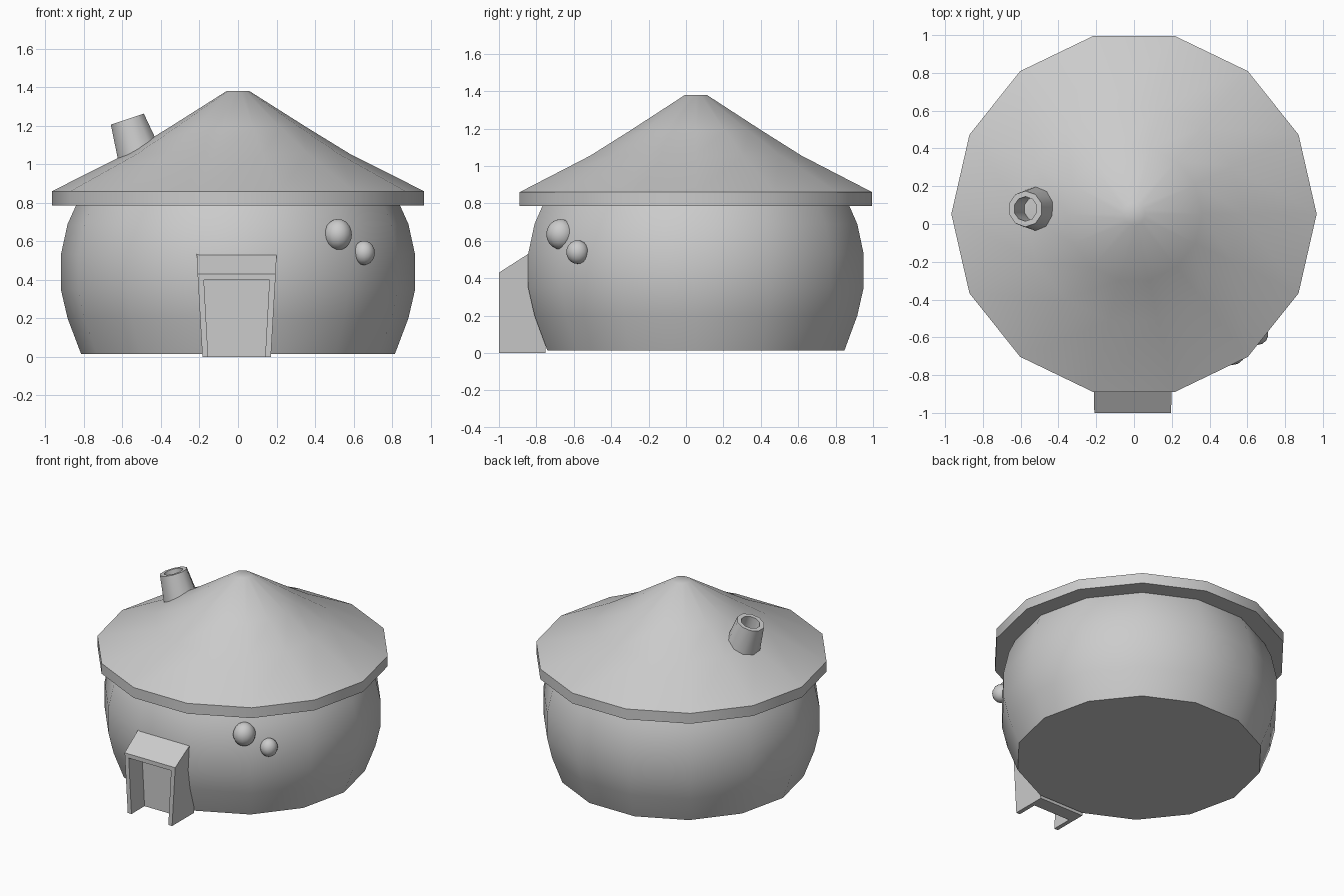
import bpy, bmesh, math
from mathutils import Vector

cube = bpy.data.objects.get("Cube")
if cube:
    bpy.data.objects.remove(cube, do_unlink=True)

plaster = bpy.data.materials.new("plain_grey")
plaster.use_nodes = True
grey = (0.6, 0.6, 0.6, 1)
plaster.diffuse_color = grey
plaster.node_tree.nodes["Principled BSDF"].inputs["Base Color"].default_value = grey

CENTRE_Y = 0.053


def finish(name, bm, angle=40):
    bmesh.ops.recalc_face_normals(bm, faces=bm.faces)
    mesh = bpy.data.meshes.new(name)
    bm.to_mesh(mesh)
    bm.free()
    mesh.materials.append(plaster)
    obj = bpy.data.objects.new(name, mesh)
    bpy.context.collection.objects.link(obj)
    bpy.ops.object.select_all(action="DESELECT")
    obj.select_set(True)
    bpy.context.view_layer.objects.active = obj
    bpy.ops.object.shade_smooth_by_angle(angle=math.radians(angle))
    return obj


def lathe(name, profile, sides, angle=40):
    """Spin (radius, height) pairs about z and cap both ends."""
    bm = bmesh.new()
    rings = []
    for r, z in profile:
        rings.append([bm.verts.new((r * math.cos(math.tau * i / sides),
                                    r * math.sin(math.tau * i / sides), z))
                      for i in range(sides)])
    for low, high in zip(rings, rings[1:]):
        for i in range(sides):
            j = (i + 1) % sides
            bm.faces.new((low[i], low[j], high[j], high[i]))
    bm.faces.new(rings[0])
    bm.faces.new(rings[-1])
    return finish(name, bm, angle)


# Rounded hut wall
wall = lathe("wall", [(0.815, 0.015), (0.885, 0.2), (0.92, 0.35), (0.92, 0.53),
                      (0.885, 0.69), (0.84, 0.79)], 14)
wall.location.y = CENTRE_Y

# Swept conical roof with an upright rim
roof = lathe("roof", [(0.967, 0.785), (0.967, 0.86), (0.58, 1.055), (0.36, 1.19),
                      (0.06, 1.38)], 14)
roof.location.y = CENTRE_Y
bev = None

# Leaning hollow chimney, origin at the middle of its mouth
chimney = lathe("chimney", [(0.13, -0.28), (0.095, 0), (0.065, 0), (0.065, -0.17)], 10, 50)
chimney.location = (-0.575, 0.08, 1.235)
chimney.rotation_euler = Vector((-0.316, 0, 0.949)).to_track_quat("Z", "Y").to_euler()

# Doorway: tapered block with a sloping top and a recessed door
bm = bmesh.new()
MID = -0.007


def arch(half_bottom, half_top, height, y):
    return [bm.verts.new((MID + x, y, z)) for x, z in
            ((-half_bottom, 0), (half_bottom, 0), (half_top, height), (-half_top, height))]


back = arch(0.178, 0.21, 0.59, -0.75)
front = arch(0.178, 0.203, 0.43, -1.0)
mouth = arch(0.148, 0.17, 0.40, -1.0)
door = arch(0.148, 0.17, 0.40, -0.85)
for a, b in ((back, front), (front, mouth), (mouth, door)):
    for i in range(4):
        j = (i + 1) % 4
        # the threshold stays open between the posts
        if i == 0:
            continue
        bm.faces.new((a[i], a[j], b[j], b[i]))
bm.faces.new(door)
bm.faces.new(back)
bm.faces.new((back[0], front[0], mouth[0], door[0]))
bm.faces.new((back[1], door[1], mouth[1], front[1]))
bm.faces.new((back[0], door[0], door[1], back[1]))
finish("doorway", bm, 30)

# Round window knobs set in the wall
for name, radius, place in (("large_knob", 0.077, (0.52, -0.67, 0.635)),
                            ("small_knob", 0.06, (0.655, -0.58, 0.54))):
    bm = bmesh.new()
    bmesh.ops.create_uvsphere(bm, u_segments=14, v_segments=10, radius=radius)
    knob = finish(name, bm, 60)
    knob.location = place
    knob.scale = (0.95, 1, 1.05)
